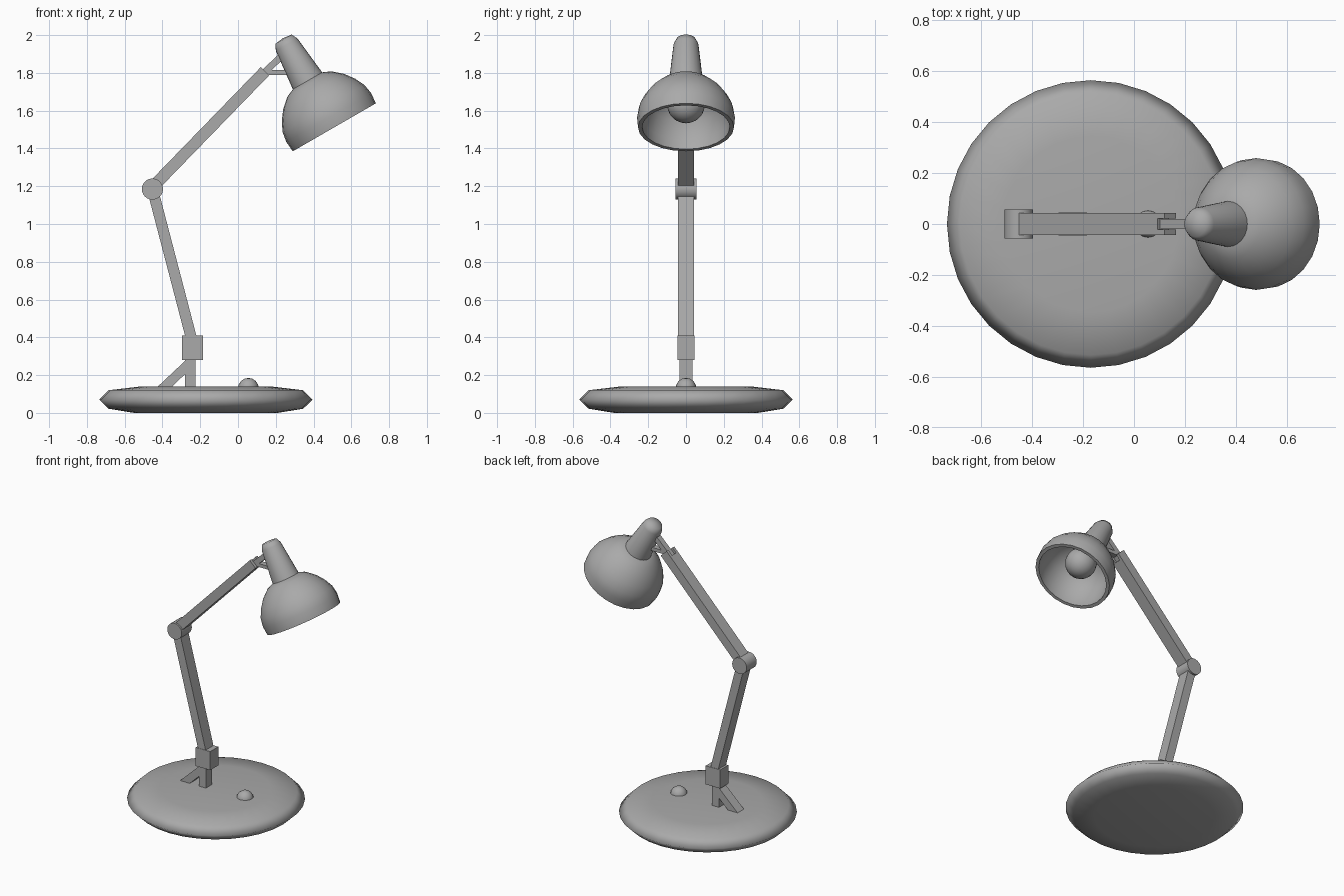
import bpy, bmesh, math
from mathutils import Matrix, Vector

cube = bpy.data.objects.get("Cube")
if cube:
    bpy.data.objects.remove(cube, do_unlink=True)

grey = bpy.data.materials.new("lamp grey")
grey.use_nodes = True
colour = (0.4, 0.4, 0.4, 1)
grey.diffuse_color = colour
grey.node_tree.nodes["Principled BSDF"].inputs["Base Color"].default_value = colour


def finish(name, bm, smooth=None):
    """Turn a bmesh into a linked object, optionally smooth below an angle."""
    bmesh.ops.recalc_face_normals(bm, faces=bm.faces)
    mesh = bpy.data.meshes.new(name)
    bm.to_mesh(mesh)
    bm.free()
    mesh.materials.append(grey)
    if smooth is not None:
        mesh.polygons.foreach_set("use_smooth", [True] * len(mesh.polygons))
        mesh.set_sharp_from_angle(angle=math.radians(smooth))
    obj = bpy.data.objects.new(name, mesh)
    bpy.context.collection.objects.link(obj)
    return obj


def lathe(name, profile, place, steps, smooth):
    """Spin (radius, height) points around the local z axis."""
    bm = bmesh.new()
    verts = [bm.verts.new((r, 0, h)) for r, h in profile]
    edges = [bm.edges.new(pair) for pair in zip(verts, verts[1:])]
    bmesh.ops.spin(bm, geom=verts + edges, axis=(0, 0, 1), cent=(0, 0, 0),
                   angle=math.tau, steps=steps, use_merge=True)
    bmesh.ops.remove_doubles(bm, verts=bm.verts, dist=0.0005)
    bm.transform(place)
    return finish(name, bm, smooth)


def prism(name, outline, y0, y1):
    """Extrude an (x, z) outline from y0 to y1."""
    bm = bmesh.new()
    face = bm.faces.new([bm.verts.new((x, y0, z)) for x, z in outline])
    extruded = bmesh.ops.extrude_face_region(bm, geom=[face])["geom"]
    moved = [v for v in extruded if isinstance(v, bmesh.types.BMVert)]
    bmesh.ops.translate(bm, verts=moved, vec=(0, y1 - y0, 0))
    return finish(name, bm)


def bar(name, start, end, width, y0, y1):
    """Straight bar between two (x, z) points."""
    a, b = Vector(start), Vector(end)
    side = (b - a).normalized().orthogonal() * width / 2
    return prism(name, [a + side, b + side, b - side, a - side], y0, y1)


def ball(name, radius, place, segments=24):
    bm = bmesh.new()
    bmesh.ops.create_uvsphere(bm, u_segments=segments, v_segments=segments // 2,
                              radius=radius, matrix=place)
    return finish(name, bm, 180)


# Base and switch
lathe("base", [(0, 0), (0.38, 0), (0.515, 0.022), (0.565, 0.07), (0.515, 0.12),
               (0.345, 0.14), (0, 0.14)],
      Matrix.Translation((-0.17, 0, 0)), 32, 100)
ball("switch_button", 0.055, Matrix.Translation((0.055, 0, 0.13)), 16)

# Stand and bracket
bar("stand_post", (-0.252, 0.12), (-0.252, 0.3), 0.055, -0.035, 0.035)
prism("stand_brace", [(-0.44, 0.125), (-0.365, 0.125), (-0.27, 0.215), (-0.27, 0.285)],
      -0.035, 0.035)
bar("stand_bracket", (-0.24, 0.28), (-0.24, 0.41), 0.112, -0.045, 0.045)

# Arms and elbow
bar("lower_arm", (-0.235, 0.35), (-0.453, 1.185), 0.058, -0.043, 0.043)
elbow_place = Matrix.Translation((-0.453, 0, 1.185)) @ Matrix.Rotation(math.pi / 2, 4, "X")
lathe("elbow_joint", [(0, -0.056), (0.056, -0.056), (0.056, 0.056), (0, 0.056)],
      elbow_place, 24, 40)
bar("upper_arm", (-0.453, 1.195), (0.115, 1.78), 0.062, -0.043, 0.043)
for side, y0, y1 in (("right", -0.043, -0.022), ("left", 0.022, 0.043)):
    bar("arm_fork_" + side, (0.115, 1.78), (0.143, 1.809), 0.062, y0, y1)

# Link struts to the shade
bar("upper_link", (0.11, 1.775), (0.25, 1.907), 0.035, -0.02, 0.02)
bar("lower_link", (0.13, 1.802), (0.31, 1.802), 0.024, -0.02, 0.02)

# Tilted shade, neck and bulb
tilt = Matrix.Translation((0.51, 0, 1.512)) @ Matrix.Rotation(math.radians(-30), 4, "Y")
lathe("shade", [(0, 0.29), (0.09, 0.284), (0.135, 0.264), (0.187, 0.218), (0.224, 0.168),
                (0.25, 0.115), (0.259, 0.06), (0.254, 0), (0.232, 0), (0.234, 0.06),
                (0.205, 0.155), (0.165, 0.21), (0.1, 0.253), (0, 0.265)],
      tilt, 24, 45)
lathe("shade_neck", [(0, 0.24), (0.097, 0.24), (0.09, 0.28), (0.066, 0.505),
                     (0.05, 0.538), (0, 0.545)], tilt, 24, 60)
ball("bulb", 0.1, tilt @ Matrix.Translation((0, 0, 0.14)))
